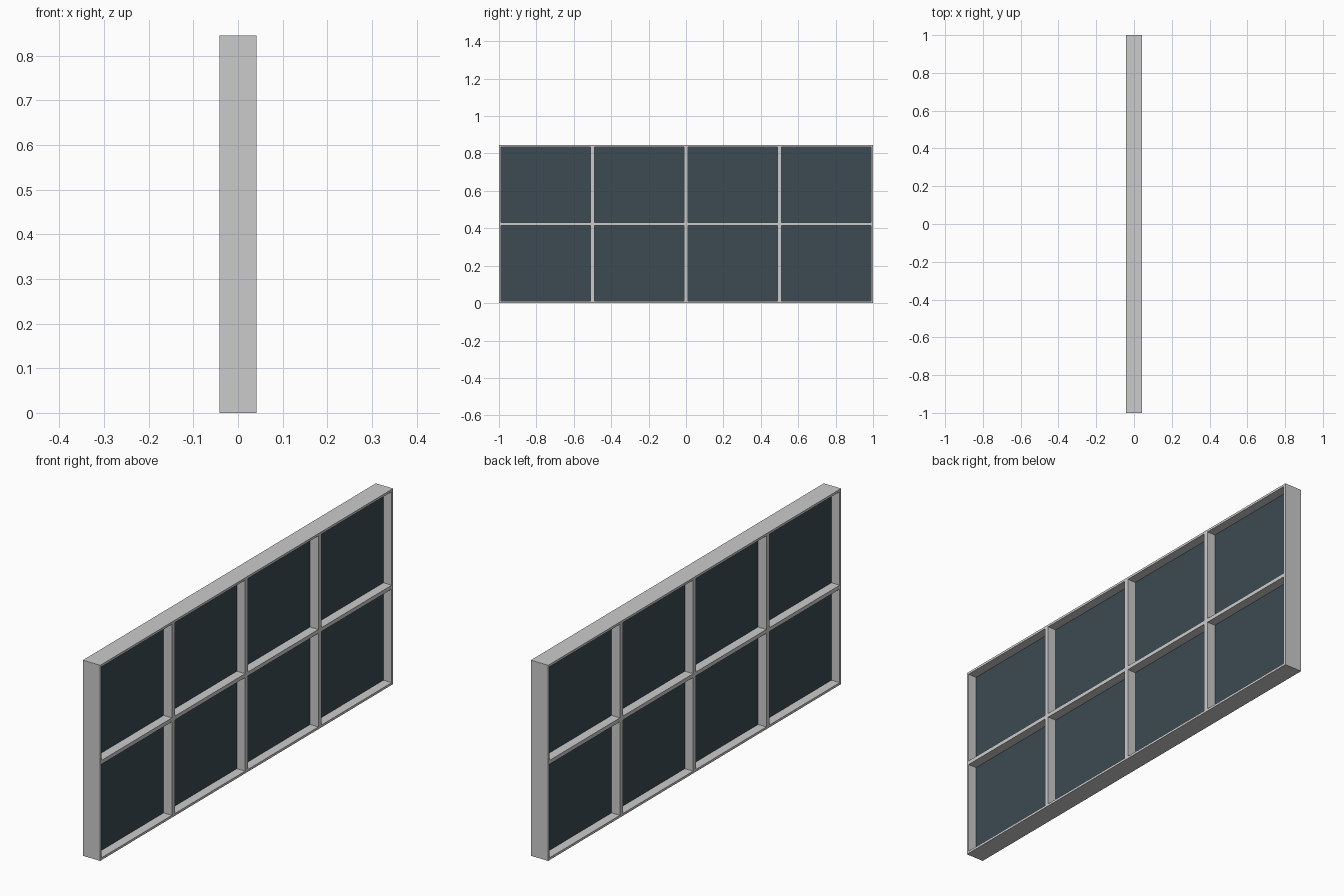
import bpy

if "Cube" in bpy.data.objects:
    bpy.data.objects.remove(bpy.data.objects["Cube"])

DEPTH, WIDTH, HEIGHT = 0.083, 2.0, 0.845
COLS, ROWS = 4, 2
EDGE = 0.01          # outer frame thickness
MULLION = 0.021      # vertical divider thickness
RAIL = 0.017         # horizontal divider thickness


def box(name, y0, y1, z0, z1, depth, mat=None):
    bpy.ops.mesh.primitive_cube_add(size=1, location=(0, (y0 + y1) / 2, (z0 + z1) / 2))
    ob = bpy.context.object
    ob.name = name
    ob.scale = (depth, y1 - y0, z1 - z0)
    bpy.ops.object.transform_apply(location=False, rotation=False, scale=True)
    if mat:
        ob.data.materials.append(mat)
    return ob


glass = bpy.data.materials.new("dark_glass")
glass.diffuse_color = (0.045, 0.07, 0.085, 1)
glass.use_nodes = True
glass.node_tree.nodes["Principled BSDF"].inputs["Base Color"].default_value = glass.diffuse_color

h = WIDTH / 2

# Outer frame
box("frame_sill", -h, h, 0, EDGE, DEPTH)
box("frame_head", -h, h, HEIGHT - EDGE, HEIGHT, DEPTH)
for s, side in ((-1, "front"), (1, "back")):
    y = s * (h - EDGE / 2)
    box(f"frame_jamb_{side}", y - EDGE / 2, y + EDGE / 2, EDGE, HEIGHT - EDGE, DEPTH)

# Clear openings between the bars, as (start, end) spans
ys = [-h + WIDTH * i / COLS for i in range(COLS + 1)]
zs = [HEIGHT * j / ROWS for j in range(ROWS + 1)]


def spans(marks, bar):
    last = len(marks) - 2
    return [(marks[i] + (EDGE if i == 0 else bar / 2),
             marks[i + 1] - (EDGE if i == last else bar / 2)) for i in range(last + 1)]


cols, rows = spans(ys, MULLION), spans(zs, RAIL)

# Vertical dividers
for i in range(COLS - 1):
    box(f"mullion_{i + 1}", cols[i][1], cols[i + 1][0], EDGE, HEIGHT - EDGE, DEPTH)

# Horizontal dividers and glass panes
for i, (y0, y1) in enumerate(cols):
    for j in range(ROWS - 1):
        box(f"cross_rail_{i + 1}_{j + 1}", y0, y1, rows[j][1], rows[j + 1][0], DEPTH)
    for j, (z0, z1) in enumerate(rows):
        box(f"glass_pane_{i + 1}_{j + 1}", y0, y1, z0, z1, 0.004, glass)
